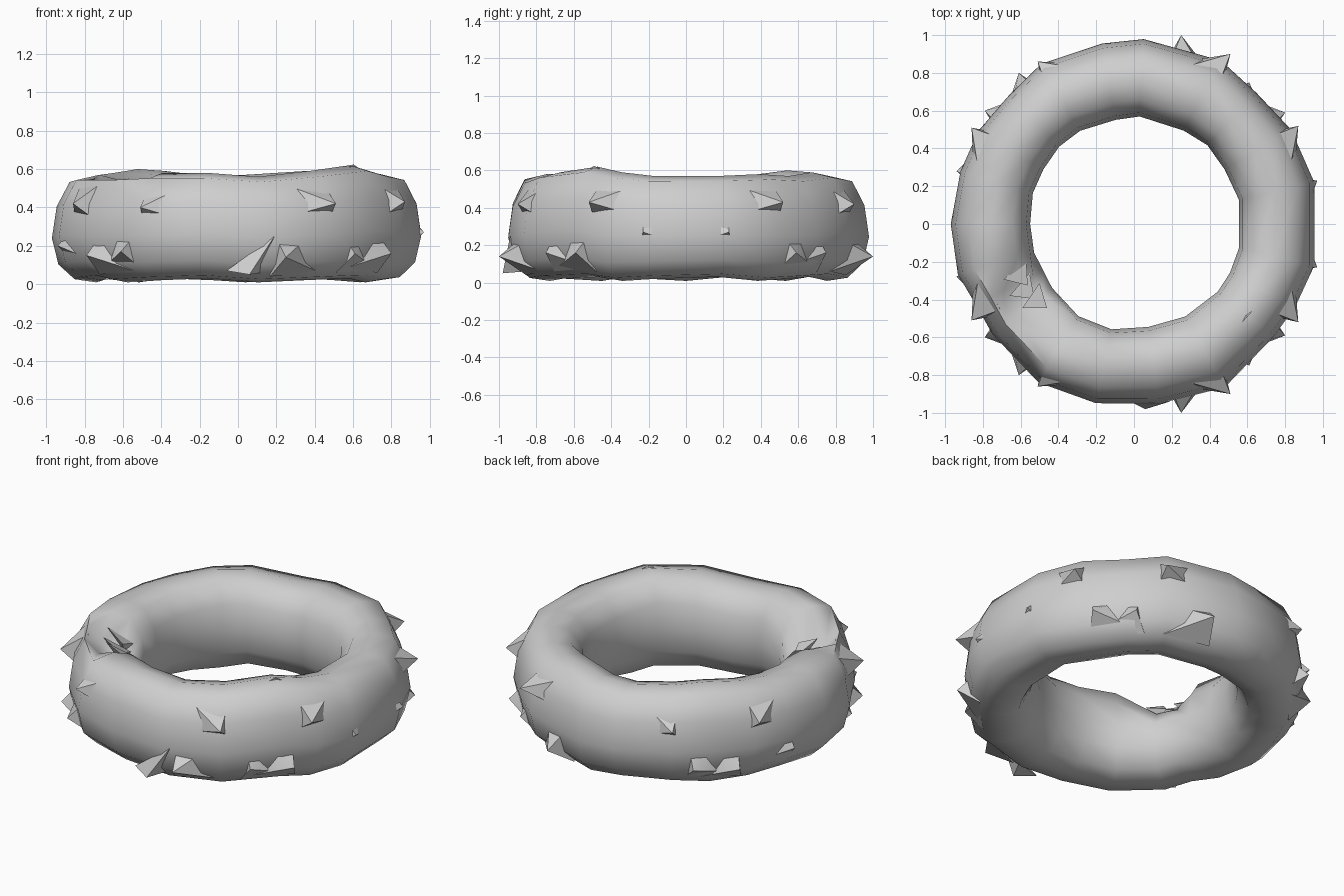
import bpy, bmesh, math
from mathutils import Vector

cube = bpy.data.objects.get("Cube")
if cube:
    bpy.data.objects.remove(cube, do_unlink=True)

grey = bpy.data.materials.new("pale_grey")
grey.use_nodes = True
GREY = (0.62, 0.62, 0.62, 1)
grey.diffuse_color = GREY
grey.node_tree.nodes["Principled BSDF"].inputs["Base Color"].default_value = GREY


def polar(deg, r, z):
    a = math.radians(deg)
    return Vector((r * math.cos(a), r * math.sin(a), z))


def finish(name, bm, angle):
    bmesh.ops.recalc_face_normals(bm, faces=bm.faces)
    mesh = bpy.data.meshes.new(name)
    bm.to_mesh(mesh)
    bm.free()
    mesh.materials.append(grey)
    ob = bpy.data.objects.new(name, mesh)
    bpy.context.collection.objects.link(ob)
    bpy.ops.object.select_all(action='DESELECT')
    ob.select_set(True)
    bpy.context.view_layer.objects.active = ob
    bpy.ops.object.shade_smooth_by_angle(angle=math.radians(angle))
    return ob


# Cross-section: u runs from the hole outwards, v from bottom to top
PROFILE = [(0, .5), (.05, .76), (.22, .95), (.48, 1), (.78, .95), (.94, .72),
           (1, .42), (.92, .17), (.72, .03), (.45, 0), (.2, .06), (.04, .25)]

# Stations around the ring: angle, outer radius, inner radius, top height
STATIONS = [(-13, .98, .57, .57), (13, .98, .57, .57), (31, .97, .56, .58),
            (47, .95, .57, .57), (62, .98, .56, .59), (87, .98, .57, .57),
            (100, .97, .56, .56), (120, .98, .57, .59), (134, .95, .57, .6),
            (149, .96, .56, .58), (163, .96, .56, .57), (180, .97, .55, .56),
            (196, .97, .55, .57), (207, .94, .54, .57), (218, .95, .55, .57),
            (239, .98, .57, .58), (258, .97, .57, .58), (278, .96, .55, .56),
            (299, .99, .56, .59), (321, .95, .57, .62), (333, .96, .57, .59)]

# Lofted ring body with a collapsed pocket in its inner upper edge
bm = bmesh.new()
rings = []
for i, (deg, ro, ri, top) in enumerate(STATIONS):
    bottom = .02 + .012 * math.sin(i * 2.1)
    ring = []
    for k, (u, v) in enumerate(PROFILE):
        r, z = ri + (ro - ri) * u, bottom + (top - bottom) * v
        if deg in (207, 218) and k in (1, 2, 3):
            r += .04
            z -= (.05, .19, .12)[k - 1]
        ring.append(bm.verts.new(polar(deg, r, z)))
    rings.append(ring)
for a, b in zip(rings, rings[1:] + rings[:1]):
    for k in range(len(PROFILE)):
        j = (k + 1) % len(PROFILE)
        bm.faces.new((a[k], a[j], b[j], b[k]))
finish("ring_body", bm, 75)


# Pointed flap: a skewed pyramid rising out of the ring's outer wall
def flap(name, x, y, z, lean):
    tip = Vector((x, y, z))
    deg = math.degrees(math.atan2(y, x))
    base = [polar(deg + 3 * lean, .87, z - .1), polar(deg - 15 * lean, .88, z - .08),
            polar(deg - 13 * lean, .86, min(z + .13, .52)),
            polar(deg + 2 * lean, .84, min(z + .15, .53))]
    bm = bmesh.new()
    t = bm.verts.new(tip)
    vs = [bm.verts.new(p) for p in base]
    for k in range(4):
        bm.faces.new((t, vs[k], vs[(k + 1) % 4]))
    bm.faces.new(vs)
    finish(name, bm, 50)


# Flaps mirrored between front and back
for side, word in ((-1, "front"), (1, "back")):
    for n, (x, y, z, lean) in enumerate([
            (.25, 1.0, .14, 1), (.51, .9, .42, -1), (.61, .75, .16, 1),
            (.8, .59, .16, -1), (.87, .52, .43, 1), (.97, .23, .27, 1),
            (-.51, .86, .4, 1), (-.61, .8, .17, -1), (-.79, .6, .15, 1),
            (-.86, .51, .42, -1), (-.94, .28, .2, 1)]):
        flap(f"{word}_flap_{n + 1}", x, side * y, z, lean * side)


# Thin creased fold, closed into a slim wedge
def fold(name, points):
    bm = bmesh.new()
    bm_pts = [bm.verts.new(p) for p in points]
    for a, b, c in ((0, 1, 2), (0, 1, 3), (1, 2, 3), (2, 0, 3)):
        bm.faces.new((bm_pts[a], bm_pts[b], bm_pts[c]))
    finish(name, bm, 30)


# Crumpled folds lying inside the pocket
for n, (deg, r, z) in enumerate([(203, .65, .49), (210, .66, .47), (217, .64, .48)]):
    fold(f"pocket_fold_{n + 1}", [polar(deg - 5, r - .05, z - .08), polar(deg + 7, r, z - .03),
                                  polar(deg, r + .1, z + .03), polar(deg, r, z - .12)])

# Low ridges on the top and the front wall
fold("top_ridge", [Vector((.6, -.49, .625)), polar(-52, .78, .55),
                   polar(-27, .8, .55), polar(-39, .66, .53)])
fold("front_ridge", [Vector((.06, -.98, .05)), Vector((.19, -.94, .25)),
                     Vector((-.06, -.92, .07)), Vector((.12, -.86, .06))])
